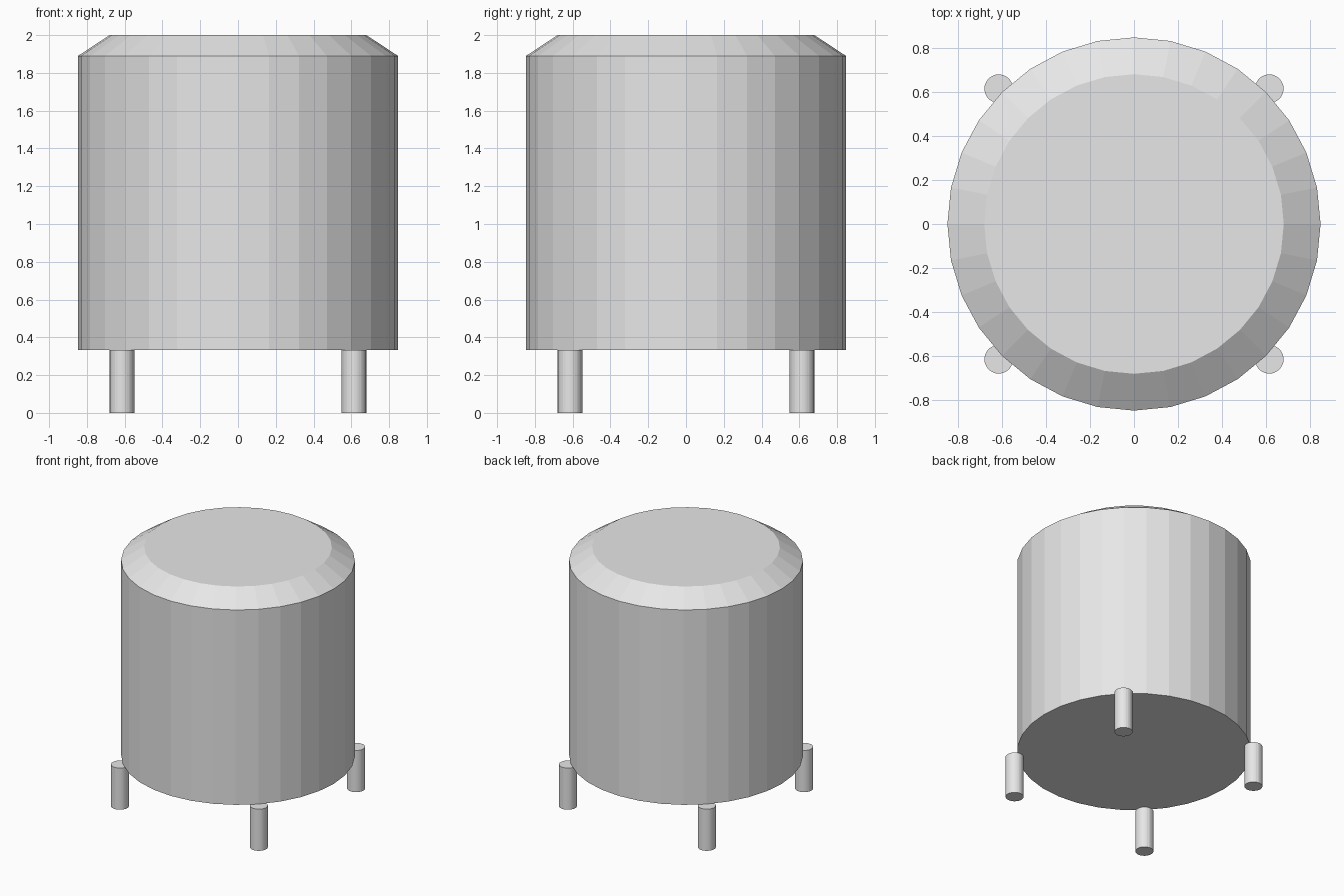
import bpy, bmesh
from math import cos, sin, tau

cube = bpy.data.objects.get("Cube")
if cube:
    bpy.data.objects.remove(cube, do_unlink=True)

# One plain grey for everything
grey = bpy.data.materials.new("light_grey")
grey.use_nodes = True
colour = (0.8, 0.8, 0.8, 1)
grey.diffuse_color = colour
grey.node_tree.nodes["Principled BSDF"].inputs["Base Color"].default_value = colour


def lathe(name, profile, sides=32, location=(0, 0, 0)):
    """Closed solid of stacked rings, given as (radius, height) pairs."""
    bm = bmesh.new()
    rings = [[bm.verts.new((r * cos(tau * i / sides), r * sin(tau * i / sides), z))
              for i in range(sides)] for r, z in profile]
    for low, high in zip(rings, rings[1:]):
        for i in range(sides):
            j = (i + 1) % sides
            bm.faces.new((low[i], low[j], high[j], high[i]))
    bm.faces.new(reversed(rings[0]))
    bm.faces.new(rings[-1])
    mesh = bpy.data.meshes.new(name)
    bm.to_mesh(mesh)
    bm.free()
    mesh.materials.append(grey)
    obj = bpy.data.objects.new(name, mesh)
    obj.location = location
    bpy.context.collection.objects.link(obj)
    return obj


# Tank body with a sloped shoulder and a flat top
BASE = 0.333
lathe("tank_body", [(0.847, BASE), (0.847, 1.89), (0.68, 2.0)])

# Four round legs under the rim
for y, depth in ((-1, "front"), (1, "back")):
    for x, side in ((-1, "right"), (1, "left")):
        lathe(f"{depth}_{side}_leg", [(0.065, 0), (0.065, BASE)],
              location=(0.614 * x, 0.614 * y, 0))
